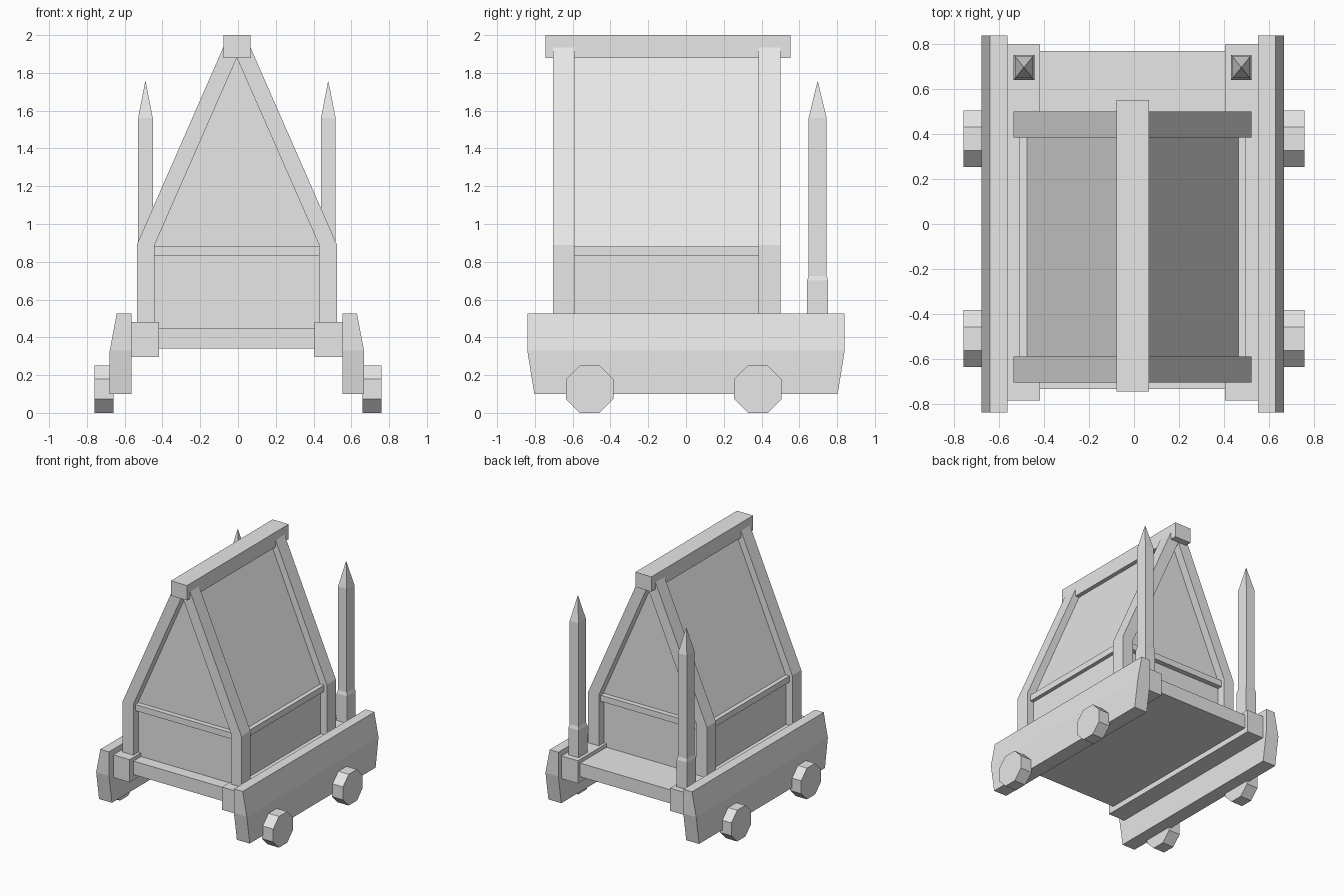
import bpy, bmesh, math
from mathutils import Matrix

cube = bpy.data.objects.get("Cube")
if cube:
    bpy.data.objects.remove(cube, do_unlink=True)

mat = bpy.data.materials.new("plain grey")
mat.use_nodes = True
GREY = (0.8, 0.8, 0.8, 1)
mat.diffuse_color = GREY
mat.node_tree.nodes["Principled BSDF"].inputs["Base Color"].default_value = GREY

CX = -0.006  # centre line of the cart body


def finish(bm, name):
    bmesh.ops.recalc_face_normals(bm, faces=bm.faces)
    mesh = bpy.data.meshes.new(name)
    bm.to_mesh(mesh)
    bm.free()
    mesh.materials.append(mat)
    obj = bpy.data.objects.new(name, mesh)
    bpy.context.collection.objects.link(obj)
    return obj


def loft(name, rings):
    """Skin a list of matching point rings and cap both ends."""
    bm = bmesh.new()
    loops = [[bm.verts.new(p) for p in ring] for ring in rings]
    n = len(loops[0])
    for a, b in zip(loops, loops[1:]):
        for i in range(n):
            j = (i + 1) % n
            bm.faces.new((a[i], a[j], b[j], b[i]))
    bm.faces.new(loops[0])
    bm.faces.new(loops[-1])
    return finish(bm, name)


def prism(name, profile, y0, y1):
    """Extrude an x-z profile along y."""
    return loft(name, [[(CX + x, y, z) for x, z in profile] for y in (y0, y1)])


def box(name, x0, x1, y0, y1, z0, z1):
    return prism(name, [(x0, z0), (x1, z0), (x1, z1), (x0, z1)], y0, y1)


def rect(x, y, hx, hy, z):
    return [(x - hx, y - hy, z), (x + hx, y - hy, z), (x + hx, y + hy, z), (x - hx, y + hy, z)]


# Deck, cabin and ridge
box("deck", -0.42, 0.42, -0.735, 0.77, 0.34, 0.45)
prism("cabin", [(-0.475, 0.44), (0.475, 0.44), (0.475, 0.87), (0.03, 1.9),
                (-0.03, 1.9), (-0.475, 0.87)], -0.64, 0.435)
box("ridge_beam", -0.072, 0.072, -0.745, 0.552, 1.88, 2.0)

# Gable frames and the sill beams across the gables
for end, y0, y1 in (("front", -0.705, -0.59), ("back", 0.385, 0.5)):
    box(end + "_sill", -0.45, 0.45, y0 + 0.025, y1 - 0.025, 0.83, 0.88)
    for side, s in (("left", 1), ("right", -1)):
        prism(f"{end}_{side}_frame", [(s * x, z) for x, z in (
            (0.435, 0.45), (0.53, 0.45), (0.53, 0.89), (0.072, 1.935),
            (0, 1.935), (0, 1.88), (0.435, 0.89))], y0, y1)

for side, s in (("left", 1), ("right", -1)):
    # Eave beam, chassis rail and bevelled side plank
    prism(side + "_eave", [(s * x, z) for x, z in (
        (0.45, 0.83), (0.505, 0.83), (0.505, 0.88), (0.45, 0.88))], -0.6, 0.39)
    prism(side + "_rail", [(s * x, z) for x, z in (
        (0.412, 0.297), (0.57, 0.297), (0.57, 0.48), (0.412, 0.48))], -0.785, 0.8)
    plank = []
    for z, outer, hy in ((0.1, 0.673, 0.803), (0.33, 0.673, 0.84), (0.525, 0.636, 0.84)):
        plank.append(rect(CX + s * (0.558 + outer) / 2, 0, (outer - 0.558) / 2, hy, z))
    loft(side + "_plank", plank)

    # Pointed post
    px, py = CX + s * 0.484, 0.697
    loft(side + "_post", [rect(px, py, hx, hy, z) for hx, hy, z in (
        (0.046, 0.056, 0.47), (0.046, 0.056, 0.7), (0.039, 0.048, 0.725),
        (0.039, 0.048, 1.56), (0.001, 0.001, 1.755))])

    # Octagonal wheels
    for end, wy in (("front", -0.51), ("back", 0.38)):
        bm = bmesh.new()
        r = 0.126 / math.cos(math.pi / 8)
        bmesh.ops.create_cone(bm, cap_ends=True, segments=8, radius1=r, radius2=r, depth=0.1,
                              matrix=Matrix.Translation((s * 0.71, wy, 0.126))
                              @ Matrix.Rotation(math.pi / 2, 4, "Y")
                              @ Matrix.Rotation(math.pi / 8, 4, "Z"))
        finish(bm, f"{end}_{side}_wheel")
